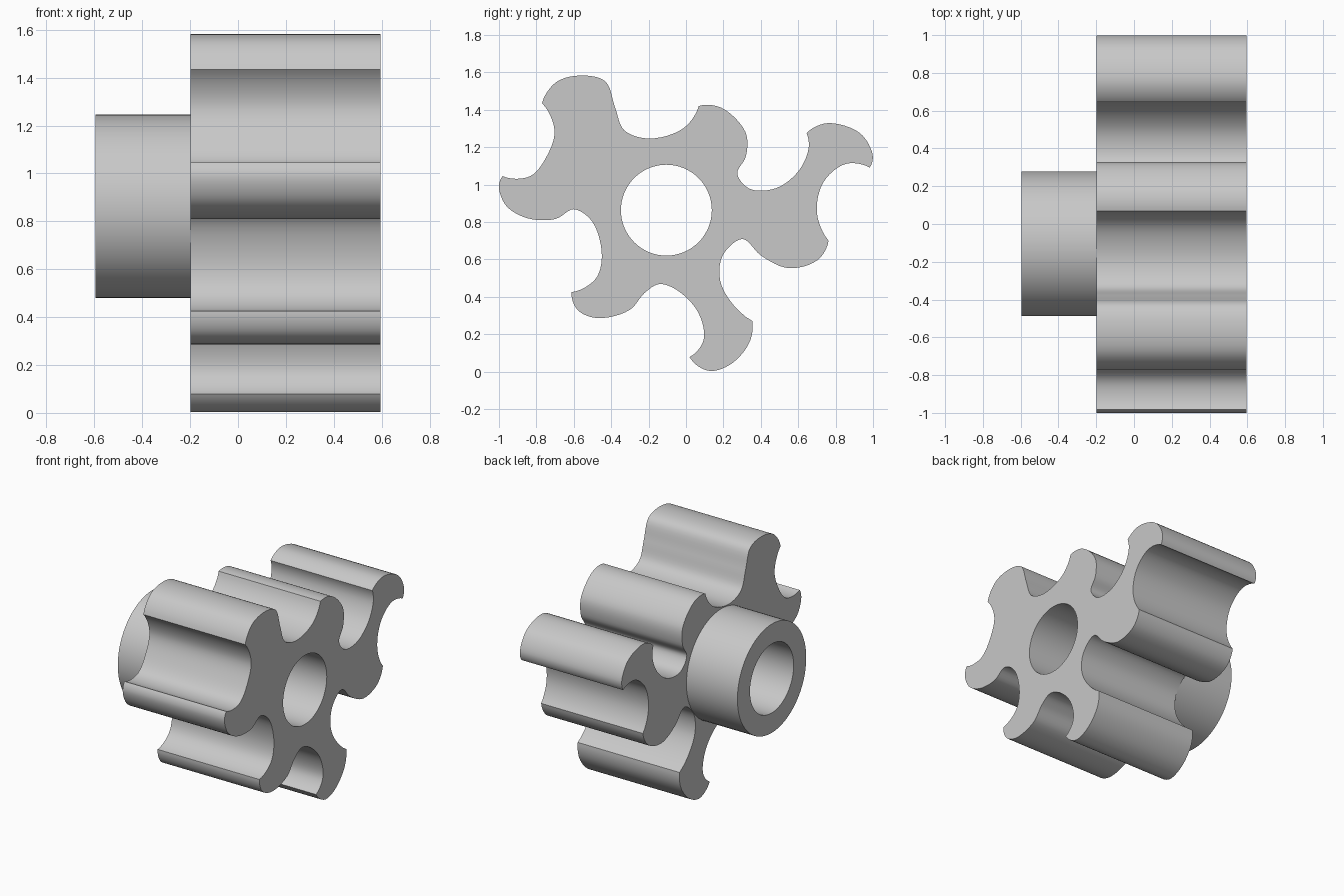
import bpy
import bmesh
import math
from mathutils import Vector

default_cube = bpy.data.objects.get("Cube")
if default_cube:
    bpy.data.objects.remove(default_cube, do_unlink=True)

# Plain grey material
grey = bpy.data.materials.new("plain_grey")
grey.use_nodes = True
colour = (0.58, 0.58, 0.58, 1)
grey.diffuse_color = colour
grey.node_tree.nodes["Principled BSDF"].inputs["Base Color"].default_value = colour

# Main dimensions along the axle
HUB_END, GEAR_BACK, GEAR_FRONT = -0.595, -0.198, 0.595
CENTRE = Vector((-0.105, 0.863))
BORE_RADIUS, HUB_RADIUS = 0.243, 0.383

# Smooth strokes (y, z); each begins at a sharp tooth corner and runs to the next stroke's corner
top_tooth = [(-.77, 1.435), (-.69, 1.55), (-.55, 1.583), (-.43, 1.55), (-.38, 1.415),
             (-.33, 1.29), (-.195, 1.246), (-.015, 1.3)]
upper_right_tooth = [(.068, 1.42), (.19, 1.41), (.318, 1.28), (.32, 1.15), (.274, 1.06),
                     (.34, .977), (.48, .98), (.6, 1.07), (.655, 1.19)]
right_tip = [(.645, 1.275), (.757, 1.328), (.93, 1.275), (.998, 1.158)]
right_notch = [(.982, 1.09), (.853, 1.11), (.735, 1.013), (.7, .85)]
lower_right_tooth = [(.762, .7), (.703, .596), (.55, .553), (.404, .618), (.302, .709),
                     (.195, .618), (.19, .46)]
bottom_tip = [(.355, .27), (.34, .158), (.25, .047), (.142, .003), (.072, .024)]
lower_left_tooth = [(.019, .078), (.094, .168), (.067, .313), (-.04, .43), (-.142, .468),
                    (-.222, .42), (-.302, .329), (-.473, .286), (-.58, .33)]
left_tooth = [(-.612, .425), (-.484, .495), (-.45, .62), (-.5, .8), (-.6, .868),
              (-.698, .816), (-.848, .82), (-.96, .885), (-1, .985)]
left_notch = [(-.981, 1.045), (-.832, 1.045), (-.74, 1.16), (-.703, 1.29)]
STROKES = [top_tooth, upper_right_tooth, right_tip, right_notch, lower_right_tooth,
           bottom_tip, lower_left_tooth, left_tooth, left_notch]


def reflected_end(a, b, c):
    """Continue the bend of a, b, c one step before a."""
    chord = (c - a)
    axis = Vector((-chord.y, chord.x)).normalized()
    turn = (b - a).angle_signed(c - b)
    step = (b - a).copy()
    angle = turn
    rotated = Vector((step.x * math.cos(angle) - step.y * math.sin(angle),
                      step.x * math.sin(angle) + step.y * math.cos(angle)))
    return a - rotated


def spline(points, steps=6):
    """Centripetal spline through the points, leaving out the last one."""
    p = [Vector(q) for q in points]
    p = [reflected_end(*p[:3])] + p + [reflected_end(*p[:-4:-1])]
    result = []
    for a, b, c, d in zip(p, p[1:], p[2:], p[3:]):
        t1 = math.sqrt((b - a).length)
        t2 = t1 + math.sqrt((c - b).length)
        t3 = t2 + math.sqrt((d - c).length)
        for i in range(steps):
            t = t1 + (t2 - t1) * i / steps
            ab = a.lerp(b, t / t1)
            bc = b.lerp(c, (t - t1) / (t2 - t1))
            cd = c.lerp(d, (t - t2) / (t3 - t2))
            abc = ab.lerp(bc, t / t2)
            bcd = bc.lerp(cd, (t - t1) / (t3 - t1))
            result.append(abc.lerp(bcd, (t - t1) / (t2 - t1)))
    return result


def circle(radius, count=64):
    angles = [math.tau * i / count for i in range(count)]
    return [CENTRE + radius * Vector((math.cos(a), math.sin(a))) for a in angles]


def bored_prism(name, outline, back, front, cap_ends):
    """Extrude an outline along x with a round bore, capping the chosen ends."""
    bm = bmesh.new()
    rims = {back: [], front: []}
    for loop in (outline, circle(BORE_RADIUS)):
        rings = {x: [bm.verts.new((x, q.x, q.y)) for q in loop] for x in rims}
        for i in range(len(loop)):
            j = (i + 1) % len(loop)
            bm.faces.new((rings[back][i], rings[back][j], rings[front][j], rings[front][i]))
            for x in rims:
                rims[x].append(bm.edges.get((rings[x][i], rings[x][j])))
    for x in cap_ends:
        bmesh.ops.triangle_fill(bm, edges=rims[x], use_beauty=True)
    bmesh.ops.recalc_face_normals(bm, faces=bm.faces[:])
    mesh = bpy.data.meshes.new(name)
    bm.to_mesh(mesh)
    bm.free()
    mesh.materials.append(grey)
    obj = bpy.data.objects.new(name, mesh)
    bpy.context.collection.objects.link(obj)
    bpy.ops.object.select_all(action='DESELECT')
    obj.select_set(True)
    bpy.context.view_layer.objects.active = obj
    bpy.ops.object.shade_smooth_by_angle(angle=math.radians(30))
    return obj


# Toothed wheel
gear_outline = []
for stroke, following in zip(STROKES, STROKES[1:] + STROKES[:1]):
    gear_outline += spline(stroke + following[:1])
bored_prism("toothed_wheel", gear_outline, GEAR_BACK, GEAR_FRONT, (GEAR_BACK, GEAR_FRONT))

# Round hub on the wheel's back
bored_prism("hub", circle(HUB_RADIUS), HUB_END, GEAR_BACK, (HUB_END,))
